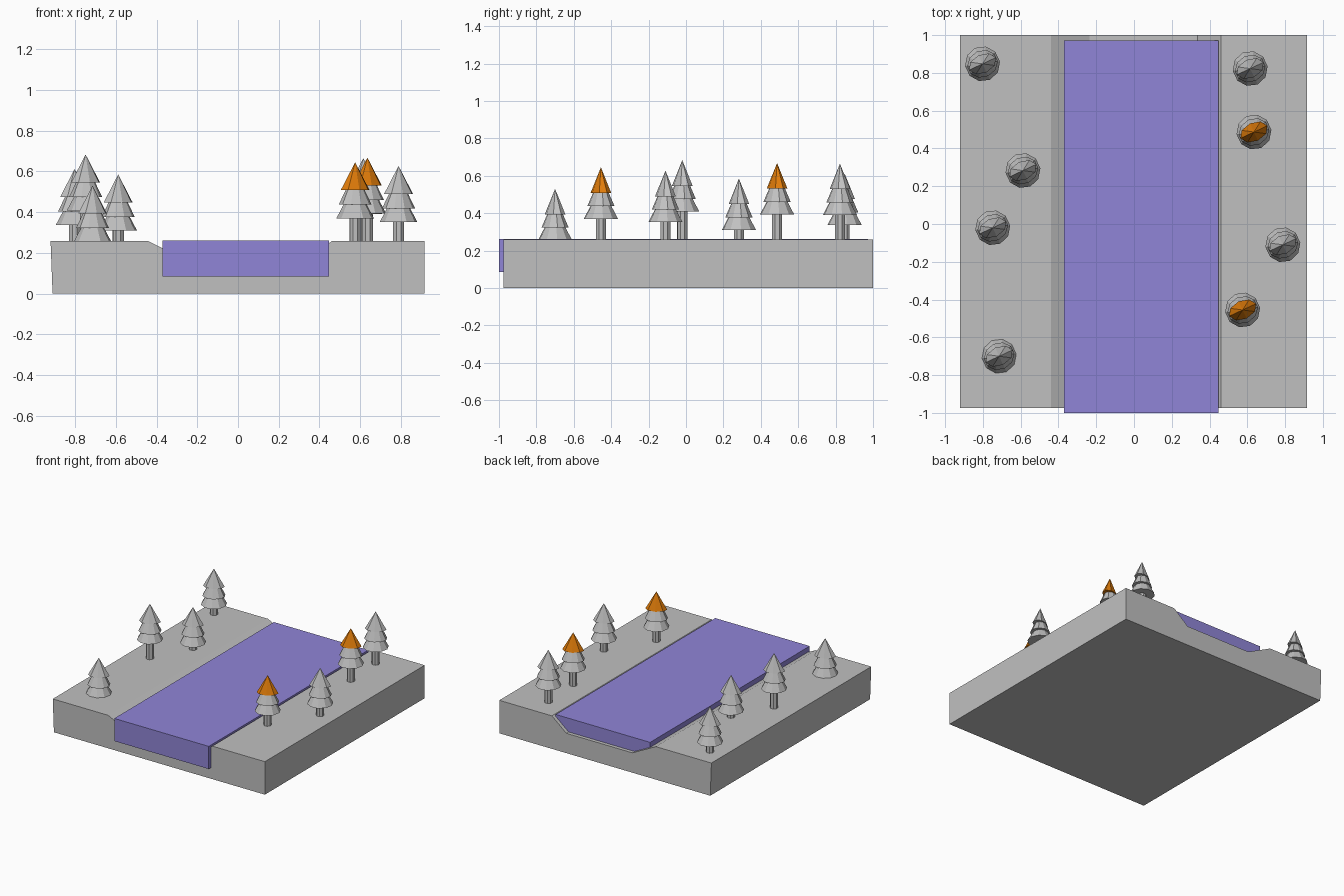
import bpy, bmesh, math
from mathutils import Matrix

if "Cube" in bpy.data.objects:
    bpy.data.objects.remove(bpy.data.objects["Cube"])


def material(name, color):
    m = bpy.data.materials.new(name)
    m.diffuse_color = (*color, 1)
    m.use_nodes = True
    m.node_tree.nodes["Principled BSDF"].inputs["Base Color"].default_value = m.diffuse_color
    return m


GREY = material("grey", (0.53, 0.53, 0.53))
PURPLE = material("purple", (0.28, 0.235, 0.68))
ORANGE = material("orange", (0.74, 0.2, 0.003))


def finish(bm, name, mats):
    bmesh.ops.recalc_face_normals(bm, faces=bm.faces[:])
    me = bpy.data.meshes.new(name)
    bm.to_mesh(me)
    bm.free()
    for m in mats:
        me.materials.append(m)
    ob = bpy.data.objects.new(name, me)
    bpy.context.collection.objects.link(ob)
    return ob


def extrude_y(name, profile, y0, y1, mat):
    """Extrude an x-z profile along y."""
    bm = bmesh.new()
    face = bm.faces.new([bm.verts.new((x, y0, z)) for x, z in profile])
    new = bmesh.ops.extrude_face_region(bm, geom=[face])["geom"]
    moved = [v for v in new if isinstance(v, bmesh.types.BMVert)]
    bmesh.ops.translate(bm, verts=moved, vec=(0, y1 - y0, 0))
    return finish(bm, name, [mat])


# Ground block with the river channel cut into its top
extrude_y("ground", [(-0.91, 0), (0.915, 0), (0.915, 0.258), (0.46, 0.258),
                     (0.335, 0.155), (-0.235, 0.155), (-0.44, 0.258), (-0.92, 0.258)],
          -0.975, 1.0, GREY)

# River slab, hanging over the front edge
extrude_y("river", [(-0.37, 0.085), (0.447, 0.085), (0.447, 0.262), (-0.37, 0.262)],
          -1.0, 0.972, PURPLE)


def tier(bm, r1, r2, z0, z1, sides, flat=1.0, index=0):
    """Cone or frustum from z0 to z1, narrowed by flat and turned."""
    mat = (Matrix.Translation((0, 0, (z0 + z1) / 2))
           @ Matrix.Rotation(math.radians(25), 4, 'Z')
           @ Matrix.Diagonal((1, flat, 1, 1)))
    verts = bmesh.ops.create_cone(bm, cap_ends=True, segments=sides, radius1=r1,
                                  radius2=r2, depth=z1 - z0, matrix=mat)["verts"]
    for f in {f for v in verts for f in v.link_faces}:
        f.material_index = index


def tree(name, x, y, apex, tip):
    """Three-tier fir; local z = 0 is the apex."""
    bm = bmesh.new()
    tier(bm, 0.029, 0.029, 0.22 - apex, -0.24, 8)
    tier(bm, 0.093, 0.045, -0.275, -0.185, 10)
    tier(bm, 0.083, 0.035, -0.208, -0.11, 10, 0.86)
    tier(bm, 0.078, 0.0, -0.137, 0, 8, 0.64, 1)
    finish(bm, name, [GREY, tip]).location = (x, y, apex)


# Trees on both banks: x, y, apex height, tip colour
for i, t in enumerate([(-0.802, 0.848, 0.612, GREY), (-0.588, 0.283, 0.585, GREY),
                       (-0.748, -0.02, 0.683, GREY), (-0.714, -0.70, 0.53, GREY),
                       (0.615, 0.823, 0.665, GREY), (0.635, 0.487, 0.668, ORANGE),
                       (0.788, -0.11, 0.627, GREY), (0.575, -0.455, 0.645, ORANGE)], 1):
    tree(f"tree_{i}", *t)
